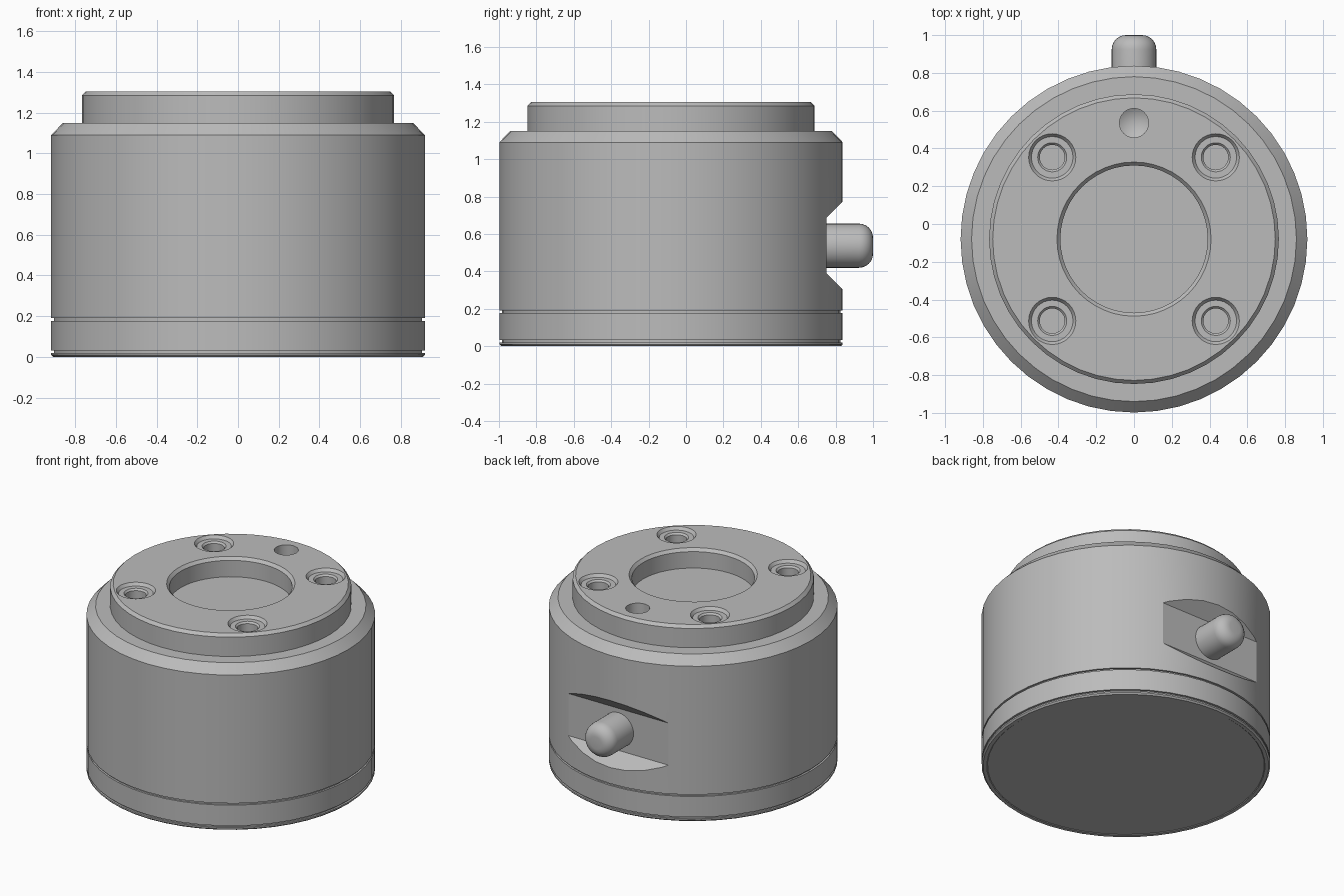
import bpy, bmesh, math
from mathutils import Vector, Matrix

old = bpy.data.objects.get("Cube")
if old:
    bpy.data.objects.remove(old, do_unlink=True)

AXIS_Y = -0.08      # centre line of the turned body
R = 0.918           # main radius

steel = bpy.data.materials.new("plain grey metal")
steel.use_nodes = True
GREY = (0.5, 0.5, 0.5, 1)
steel.diffuse_color = GREY
steel.node_tree.nodes["Principled BSDF"].inputs["Base Color"].default_value = GREY


def add_object(name, bm):
    bmesh.ops.recalc_face_normals(bm, faces=bm.faces)
    mesh = bpy.data.meshes.new(name)
    bm.to_mesh(mesh)
    bm.free()
    mesh.materials.append(steel)
    obj = bpy.data.objects.new(name, mesh)
    bpy.context.collection.objects.link(obj)
    return obj


def lathe(name, profile, location, steps=48, matrix=None):
    """Turn a (radius, height) profile, on the axis at both ends, into a solid."""
    bm = bmesh.new()
    verts = [bm.verts.new((r, 0, z)) for r, z in profile]
    edges = [bm.edges.new(pair) for pair in zip(verts, verts[1:])]
    bmesh.ops.spin(bm, geom=verts + edges, cent=(0, 0, 0), axis=(0, 0, 1),
                   angle=math.tau, steps=steps)
    bmesh.ops.remove_doubles(bm, verts=bm.verts, dist=0.0001)
    if matrix:
        bm.transform(matrix)
    bm.transform(Matrix.Translation(Vector(location)))
    return add_object(name, bm)


def cut(obj, cutter):
    mod = obj.modifiers.new("cut", "BOOLEAN")
    mod.operation = "DIFFERENCE"
    mod.solver = "EXACT"
    mod.object = cutter
    bpy.context.view_layer.update()
    graph = bpy.context.evaluated_depsgraph_get()
    mesh = bpy.data.meshes.new_from_object(obj.evaluated_get(graph))
    obj.modifiers.clear()
    obj.data = mesh
    bpy.data.objects.remove(cutter, do_unlink=True)


def smooth(obj):
    bpy.ops.object.select_all(action="DESELECT")
    obj.select_set(True)
    bpy.context.view_layer.objects.active = obj
    bpy.ops.object.shade_smooth_by_angle(angle=math.radians(25))


# Housing with raised top boss, central bore and grooves near the foot
TOP = 1.305
housing = lathe("housing", [
    (0, 0.004), (0.88, 0.004), (0.885, 0), (0.908, 0),
    (R, 0.01), (R, 0.02), (0.905, 0.02), (0.905, 0.032), (R, 0.032),
    (R, 0.177), (0.905, 0.177), (0.905, 0.19), (R, 0.19),
    (R, 1.09), (0.86, 1.15), (0.767, 1.15), (0.767, TOP - 0.02),
    (0.748, TOP), (0.408, TOP), (0.39, TOP - 0.02), (0.39, 1.17), (0, 1.17),
], (0, AXIS_Y, 0))

# Four counterbored screw holes
for sx in (-1, 1):
    for sy in (-1, 1):
        cut(housing, lathe("screw_hole_cutter", [
            (0, 0.05), (0.125, 0.05), (0.125, 0), (0.11, -0.02),
            (0.077, -0.02), (0.066, -0.032), (0.066, -0.09), (0, -0.09),
        ], (0.433 * sx, AXIS_Y + 0.433 * sy, TOP), 32))

# Locating hole with a drill-point bottom
cut(housing, lathe("locating_hole_cutter", [
    (0, 0.05), (0.077, 0.05), (0.077, -0.1), (0, -0.145),
], (0, 0.535, TOP), 24))

# Flared flat notch across the back
bm = bmesh.new()
face = bm.faces.new([bm.verts.new((-0.8, y, z)) for y, z in
                     ((0.75, 0.39), (0.75, 0.685), (0.95, 0.885), (0.95, 0.19))])
ext = bmesh.ops.extrude_face_region(bm, geom=[face])
bmesh.ops.translate(bm, vec=(1.6, 0, 0),
                    verts=[g for g in ext["geom"] if isinstance(g, bmesh.types.BMVert)])
cut(housing, add_object("notch_cutter", bm))
smooth(housing)

# Rounded pin standing out of the notch
PIN_R, FILLET = 0.118, 0.075
tip = [(PIN_R - FILLET * (1 - math.cos(a)), 1 - FILLET * (1 - math.sin(a)))
       for a in (math.radians(15 * i) for i in range(7))]
pin = lathe("rear_pin", [(0, 0.72), (PIN_R, 0.72)] + tip + [(0, 1)],
            (0, 0, 0.537), 32, Matrix.Rotation(math.radians(-90), 4, "X"))
smooth(pin)
